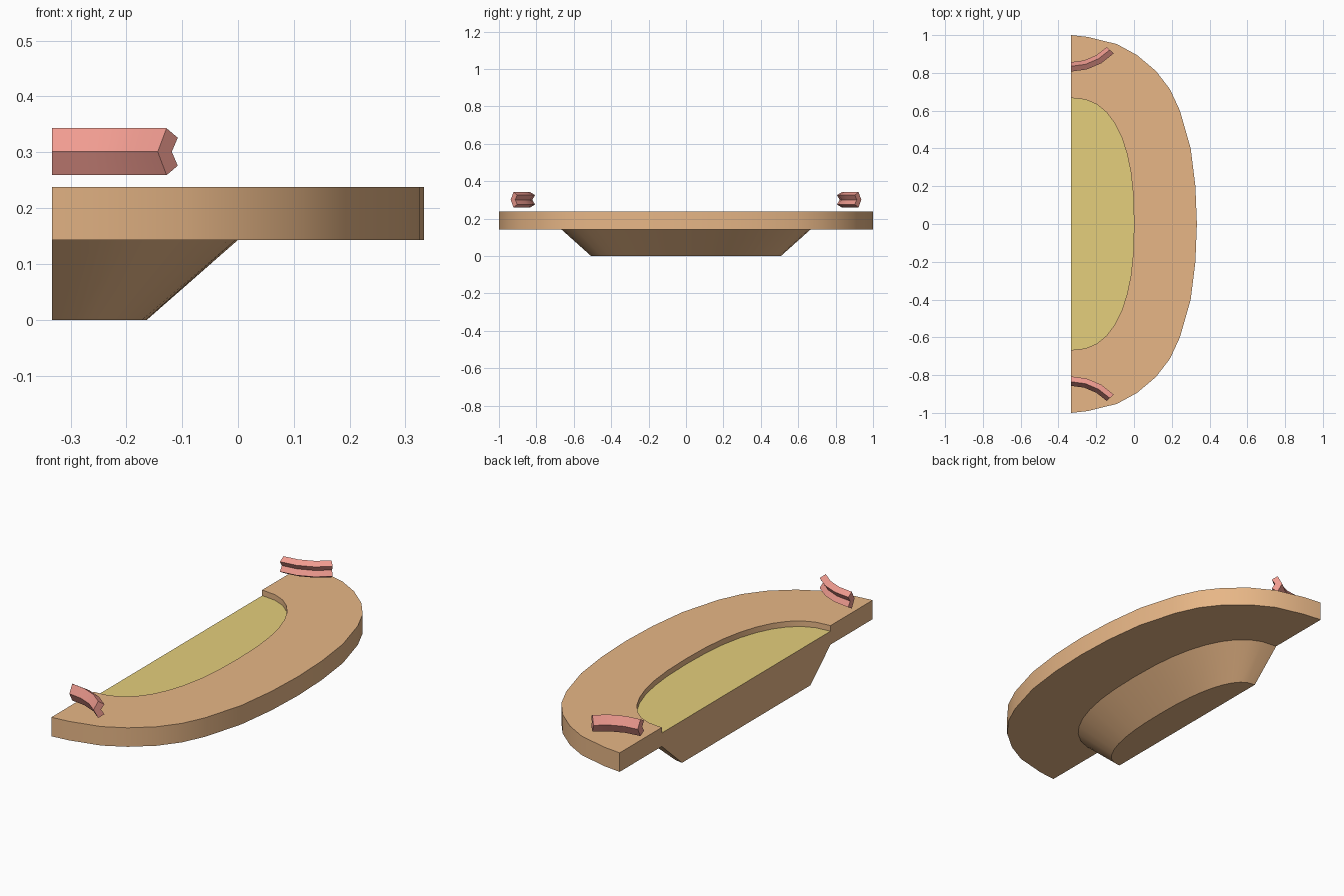
import bpy, bmesh, math

if "Cube" in bpy.data.objects:
    bpy.data.objects.remove(bpy.data.objects["Cube"])

CUT = -0.333  # plane of the flat back side


def material(name, col):
    m = bpy.data.materials.new(name)
    m.diffuse_color = (*col, 1)
    m.use_nodes = True
    m.node_tree.nodes["Principled BSDF"].inputs["Base Color"].default_value = m.diffuse_color
    return m


def make(name, bm, mat):
    bmesh.ops.recalc_face_normals(bm, faces=bm.faces)
    me = bpy.data.meshes.new(name)
    bm.to_mesh(me)
    bm.free()
    me.materials.append(mat)
    ob = bpy.data.objects.new(name, me)
    bpy.context.collection.objects.link(ob)
    bpy.ops.object.select_all(action='DESELECT')
    ob.select_set(True)
    bpy.context.view_layer.objects.active = ob
    bpy.ops.object.shade_smooth_by_angle(angle=math.radians(30))
    return ob


def half_oval(a, b, n=2.4, steps=18):
    pts = []
    for i in range(steps + 1):
        t = math.pi * (i / steps - 0.5)
        c, s = max(math.cos(t), 0.0), math.sin(t)
        pts.append((CUT + a * c ** (2 / n),
                    math.copysign(b * abs(s) ** (2 / n), s)))
    return pts


def ring(bm, pts, z):
    return [bm.verts.new((x, y, z)) for x, y in pts]


def bridge(bm, r0, r1):
    for i in range(len(r0) - 1):
        bm.faces.new((r0[i], r0[i + 1], r1[i + 1], r1[i]))


brown = material("terracotta", (0.80, 0.47, 0.24))
gold = material("ochre", (0.78, 0.62, 0.20))
red = material("red", (0.87, 0.33, 0.28))

# Outlines: rim (mirrored quarter), well and foot
quarter = [(CUT, 1), (-0.243, 0.99), (-0.09, 0.952), (0.016, 0.894), (0.116, 0.81),
           (0.19, 0.714), (0.243, 0.6), (0.30, 0.4), (0.325, 0.2), (0.333, 0)]
outer = [(x, -y) for x, y in quarter] + quarter[-2::-1]
inner = half_oval(0.333, 0.667)
foot = half_oval(0.17, 0.507)

# Half bowl: foot, sloping wall, wide rim and shallow lip in one body
bm = bmesh.new()
rings = [ring(bm, p, z) for p, z in ((foot, 0), (inner, 0.143), (outer, 0.143),
                                     (outer, 0.238), (inner, 0.238), (inner, 0.21))]
for r0, r1 in zip(rings, rings[1:]):
    bridge(bm, r0, r1)
bm.faces.new(rings[0])
bm.faces.new([r[0] for r in rings] + [r[-1] for r in reversed(rings)])
make("bowl", bm, brown)

# Filling surface inside the lip
bm = bmesh.new()
bm.faces.new(ring(bm, inner, 0.21))
filling = make("filling", bm, gold)
if filling.data.polygons[0].normal.z < 0:
    filling.data.flip_normals()

# Curved chevron-section handles floating above each end of the rim
section = [(0.263, 0.301), (0.285, 0.343), (0.313, 0.326),
           (0.298, 0.301), (0.313, 0.276), (0.285, 0.259)]
for name, side in (("front_handle", -1), ("back_handle", 1)):
    bm = bmesh.new()
    loops = []
    for i in range(4):
        t = math.radians(46) * i / 3
        loops.append([bm.verts.new((CUT + r * math.sin(t),
                                    side * (1.12 - r * math.cos(t)), z))
                      for r, z in section])
    for r0, r1 in zip(loops, loops[1:]):
        bridge(bm, r0 + r0[:1], r1 + r1[:1])
    bm.faces.new(loops[0])
    bm.faces.new(loops[-1])
    make(name, bm, red)
